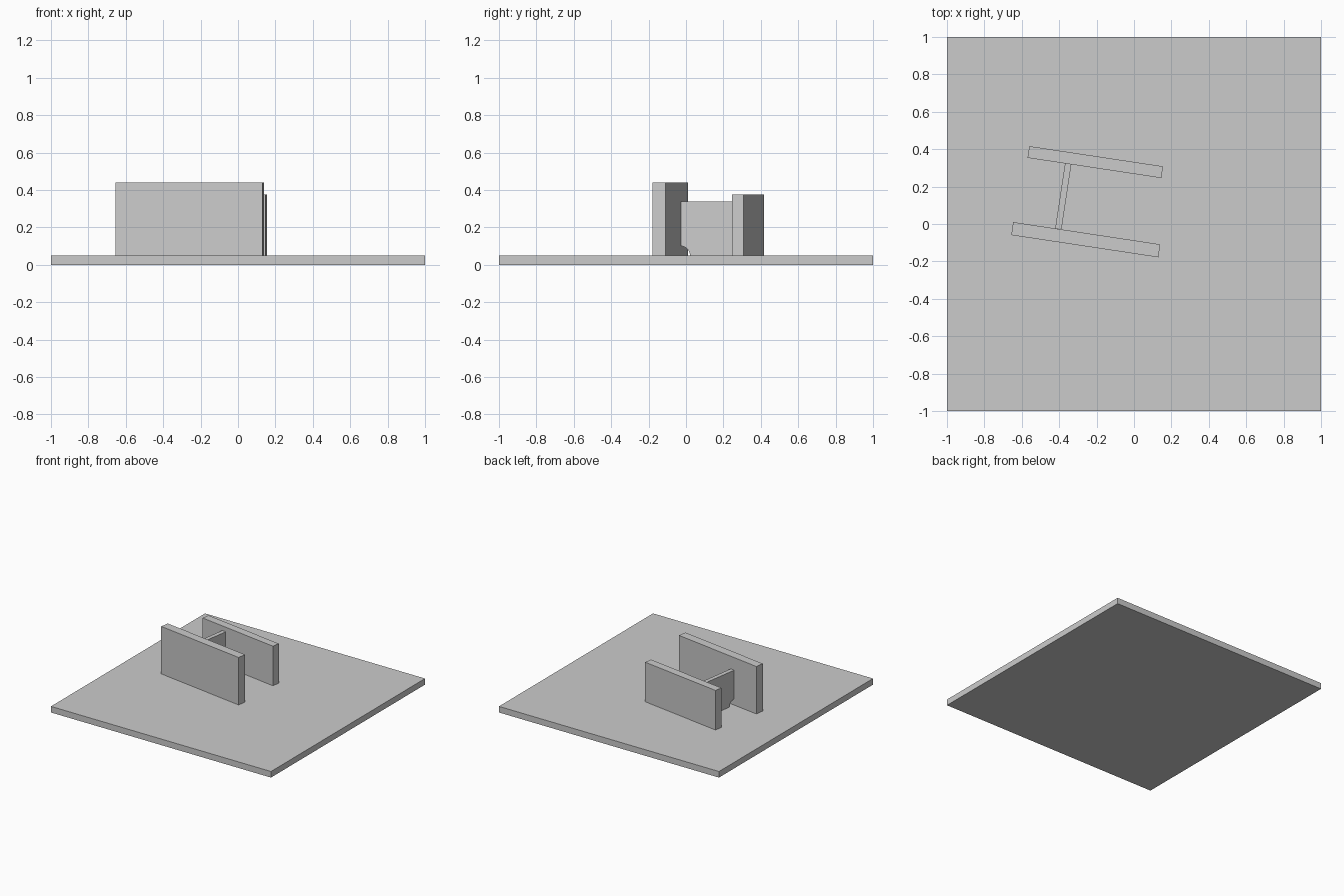
import bpy
import bmesh
import math
from mathutils import Matrix, Vector

cube = bpy.data.objects.get("Cube")
if cube:
    bpy.data.objects.remove(cube, do_unlink=True)

# One plain grey for every part
GREY = (0.6, 0.6, 0.6, 1.0)
grey = bpy.data.materials.new("plain grey")
grey.use_nodes = True
grey.diffuse_color = GREY
grey.node_tree.nodes["Principled BSDF"].inputs["Base Color"].default_value = GREY

PLATE_TOP = 0.05
TURN = math.radians(-8.6)


def finish(name, bm, matrix):
    bmesh.ops.recalc_face_normals(bm, faces=bm.faces)
    mesh = bpy.data.meshes.new(name)
    bm.to_mesh(mesh)
    bm.free()
    mesh.materials.append(grey)
    obj = bpy.data.objects.new(name, mesh)
    obj.matrix_world = matrix
    bpy.context.collection.objects.link(obj)
    return obj


def box(name, center, size, bottom, top, turn=0.0):
    """Upright slab standing between two heights."""
    bm = bmesh.new()
    bmesh.ops.create_cube(bm, size=1.0)
    bmesh.ops.scale(bm, vec=(size[0], size[1], top - bottom), verts=bm.verts)
    place = Matrix.Translation((center[0], center[1], (bottom + top) / 2))
    return finish(name, bm, place @ Matrix.Rotation(turn, 4, "Z"))


def web(name, center, length, thickness, top, notch):
    """Cross plate with a rounded notch in each lower corner."""
    half = length / 2
    arc = [(notch * math.cos(i * math.pi / 16), notch * math.sin(i * math.pi / 16))
           for i in range(9)]
    profile = [(-half + y, z) for y, z in arc]
    profile += [(-half, top - PLATE_TOP), (half, top - PLATE_TOP)]
    profile += [(half - y, z) for y, z in reversed(arc)]
    bm = bmesh.new()
    face = bm.faces.new([bm.verts.new((-thickness / 2, y, z)) for y, z in profile])
    side = bmesh.ops.extrude_face_region(bm, geom=[face])
    moved = [v for v in side["geom"] if isinstance(v, bmesh.types.BMVert)]
    bmesh.ops.translate(bm, vec=Vector((thickness, 0, 0)), verts=moved)
    place = Matrix.Translation((center[0], center[1], PLATE_TOP))
    return finish(name, bm, place @ Matrix.Rotation(TURN, 4, "Z"))


# Base plate
box("base_plate", (0, 0), (2, 2), 0, PLATE_TOP)

# Two upright walls, the front one taller and longer
box("front_wall", (-0.258, -0.084), (0.795, 0.07), PLATE_TOP, 0.44, TURN)
box("back_wall", (-0.207, 0.331), (0.723, 0.063), PLATE_TOP, 0.375, TURN)

# Notched plate joining the walls
web("cross_plate", (-0.378, 0.149), 0.353, 0.034, 0.337, 0.05)
